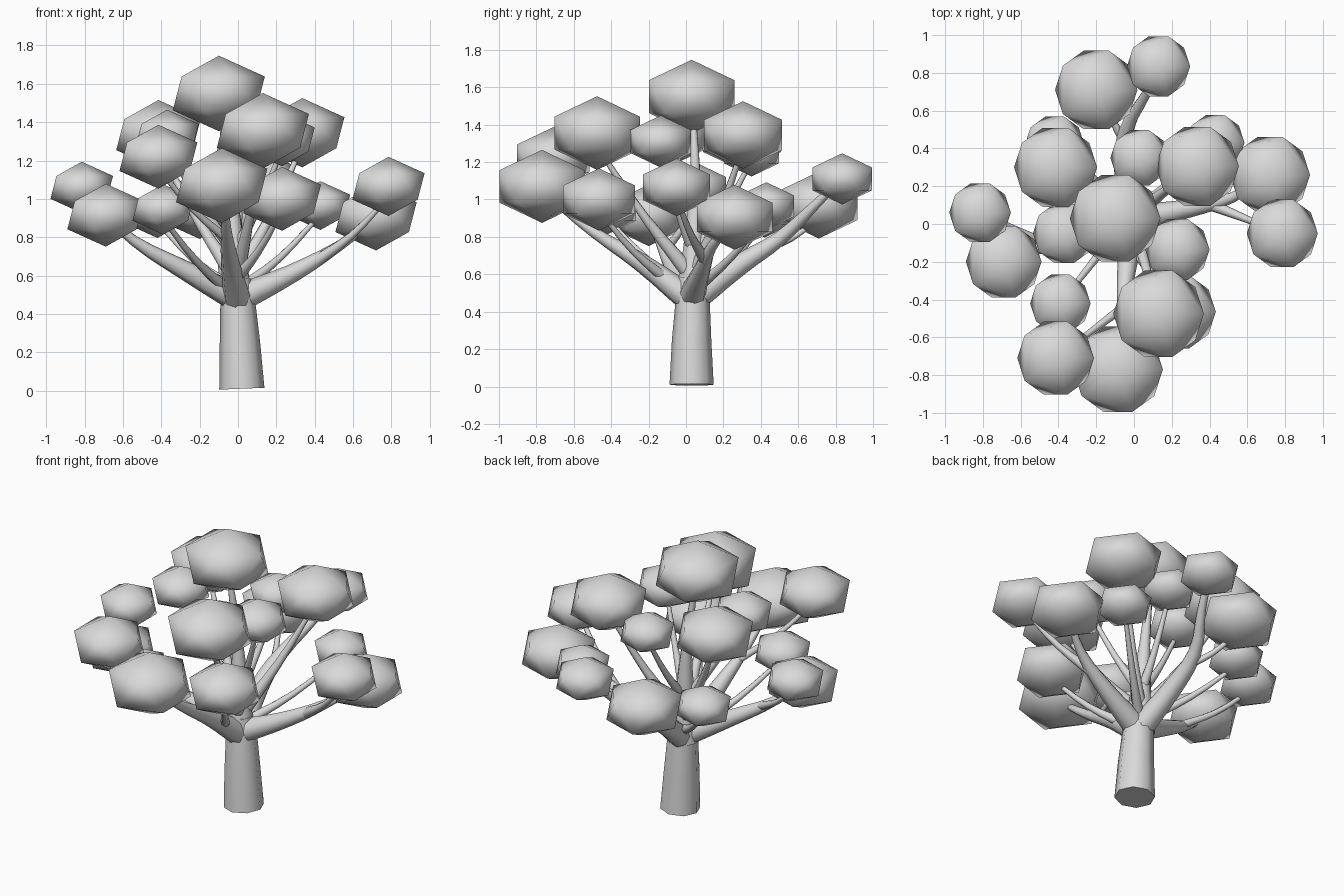
import bpy
from mathutils import Vector

cube = bpy.data.objects.get("Cube")
if cube:
    bpy.data.objects.remove(cube, do_unlink=True)

# One plain grey for wood and foliage
grey = bpy.data.materials.new("plain_grey")
grey.use_nodes = True
colour = (0.7, 0.7, 0.7, 1.0)
grey.diffuse_color = colour
grey.node_tree.nodes["Principled BSDF"].inputs["Base Color"].default_value = colour


def finish(obj, name):
    """Name the part, give it the colour and smooth its shading."""
    obj.name = name
    obj.data.name = name
    obj.data.materials.clear()
    obj.data.materials.append(grey)
    obj.data.shade_smooth()
    return obj


def foliage(name, x, y, z, half_width):
    """Squashed twenty-sided leaf clump, all facing the same way."""
    bpy.ops.mesh.primitive_ico_sphere_add(subdivisions=1, radius=1, location=(x, y, z))
    clump = bpy.context.object
    clump.scale = (half_width * 1.118, half_width * 1.118, half_width * 0.82)
    return finish(clump, name)


def branch(name, points, start_radius, end_radius, smooth_path=True):
    """Tapered eight-sided tube that thins quickly at first."""
    curve = bpy.data.curves.new(name, "CURVE")
    curve.dimensions = "3D"
    curve.bevel_depth = 1.0
    curve.bevel_resolution = 2
    curve.resolution_u = 3
    curve.use_fill_caps = True
    spline = curve.splines.new("BEZIER" if smooth_path else "POLY")
    knots = spline.bezier_points if smooth_path else spline.points
    knots.add(len(points) - 1)
    for i, (knot, point) in enumerate(zip(knots, points)):
        knot.co = point if smooth_path else (*point, 1)
        t = i / (len(points) - 1)
        taper = (1 - t) ** 1.4 if smooth_path else 1 - t
        knot.radius = end_radius + (start_radius - end_radius) * taper
        if smooth_path:
            knot.handle_left_type = knot.handle_right_type = "AUTO"
    obj = bpy.data.objects.new(name, curve)
    bpy.context.collection.objects.link(obj)
    bpy.ops.object.select_all(action="DESELECT")
    obj.select_set(True)
    bpy.context.view_layer.objects.active = obj
    bpy.ops.object.convert(target="MESH")
    return finish(bpy.context.object, name)


# Foliage clumps: centre and half width
clumps = {
    "crown_top": (-0.1, 0.03, 1.55, 0.24),
    "crown_front": (0.13, -0.475, 1.355, 0.24),
    "crown_back_left": (0.335, 0.305, 1.345, 0.22),
    "crown_back_right": (-0.415, 0.3, 1.335, 0.22),
    "crown_back": (0.03, 0.35, 1.25, 0.155),
    "crown_right": (-0.37, -0.05, 1.33, 0.165),
    "crown_left": (0.23, -0.135, 1.31, 0.17),
    "front_outer": (-0.085, -0.77, 1.07, 0.238),
    "front_right_upper": (-0.415, -0.71, 1.22, 0.203),
    "front_right_lower": (-0.39, -0.42, 0.945, 0.16),
    "front_left_lower": (0.23, -0.465, 1.0, 0.203),
    "left_upper": (0.785, -0.05, 1.065, 0.188),
    "left_lower": (0.72, 0.26, 0.905, 0.212),
    "back_left_lower": (0.43, 0.43, 0.965, 0.155),
    "back_outer": (0.13, 0.835, 1.11, 0.167),
    "back_lower": (-0.2, 0.71, 0.97, 0.218),
    "back_right_lower": (-0.42, 0.42, 0.925, 0.157),
    "right_upper": (-0.815, 0.06, 1.06, 0.163),
    "right_lower": (-0.69, -0.2, 0.915, 0.2),
}
for clump_name, measures in clumps.items():
    foliage(clump_name + "_foliage", *measures)

# Trunk and the upright leader
branch("trunk", [(0.02, 0.03, 0.01), (0.01, 0.03, 0.25), (0, 0.035, 0.44),
                 (-0.01, 0.035, 0.58)], 0.118, 0.08, smooth_path=False)
branch("leader", [(-0.01, 0.035, 0.46), (-0.02, 0.04, 0.72), (-0.04, 0.05, 1.05),
                  (-0.09, 0.04, 1.45)], 0.095, 0.015)

# Four main limbs, spreading low from the trunk
branch("front_limb", [(0, 0.03, 0.46), (-0.04, -0.25, 0.67), (-0.06, -0.5, 0.83),
                      (-0.07, -0.72, 1.0)], 0.075, 0.015)
branch("back_limb", [(0, 0.03, 0.46), (-0.05, 0.3, 0.66), (-0.04, 0.5, 0.79),
                     (0.06, 0.68, 0.96), (0.12, 0.82, 1.1)], 0.075, 0.018)
branch("left_limb", [(0, 0.03, 0.48), (0.28, 0.08, 0.61), (0.52, 0.14, 0.75),
                     (0.7, 0.25, 0.88)], 0.075, 0.015)
branch("right_limb", [(0, 0.03, 0.48), (-0.3, -0.07, 0.64), (-0.54, -0.14, 0.78),
                      (-0.68, -0.19, 0.9)], 0.075, 0.015)


def twig(target, start, radius=0.032):
    """Side branch that runs outward, then bends up into its clump."""
    begin = Vector(start)
    end = Vector(clumps[target][:3])
    end.z -= clumps[target][3] * 0.3
    middle = begin.lerp(end, 0.5)
    middle.z -= 0.03
    branch(target + "_twig", [begin, middle, end], radius, 0.012)


# Twigs from the limbs
twig("left_upper", (0.4, 0.105, 0.67))
twig("right_upper", (-0.45, -0.11, 0.73), 0.025)
twig("front_right_upper", (-0.055, -0.44, 0.79), 0.025)
twig("back_lower", (-0.045, 0.42, 0.74), 0.025)
twig("front_left_lower", (-0.02, -0.1, 0.57))
twig("front_right_lower", (-0.05, 0.01, 0.52))
twig("back_left_lower", (0.01, 0.06, 0.53))
twig("back_right_lower", (-0.02, 0.07, 0.53))

# Twigs from the leader
for side in ("front", "back_left", "back_right"):
    twig("crown_" + side, (-0.01, 0.04, 0.58), 0.045)
for side in ("back", "left", "right"):
    twig("crown_" + side, (-0.02, 0.04, 0.72))
